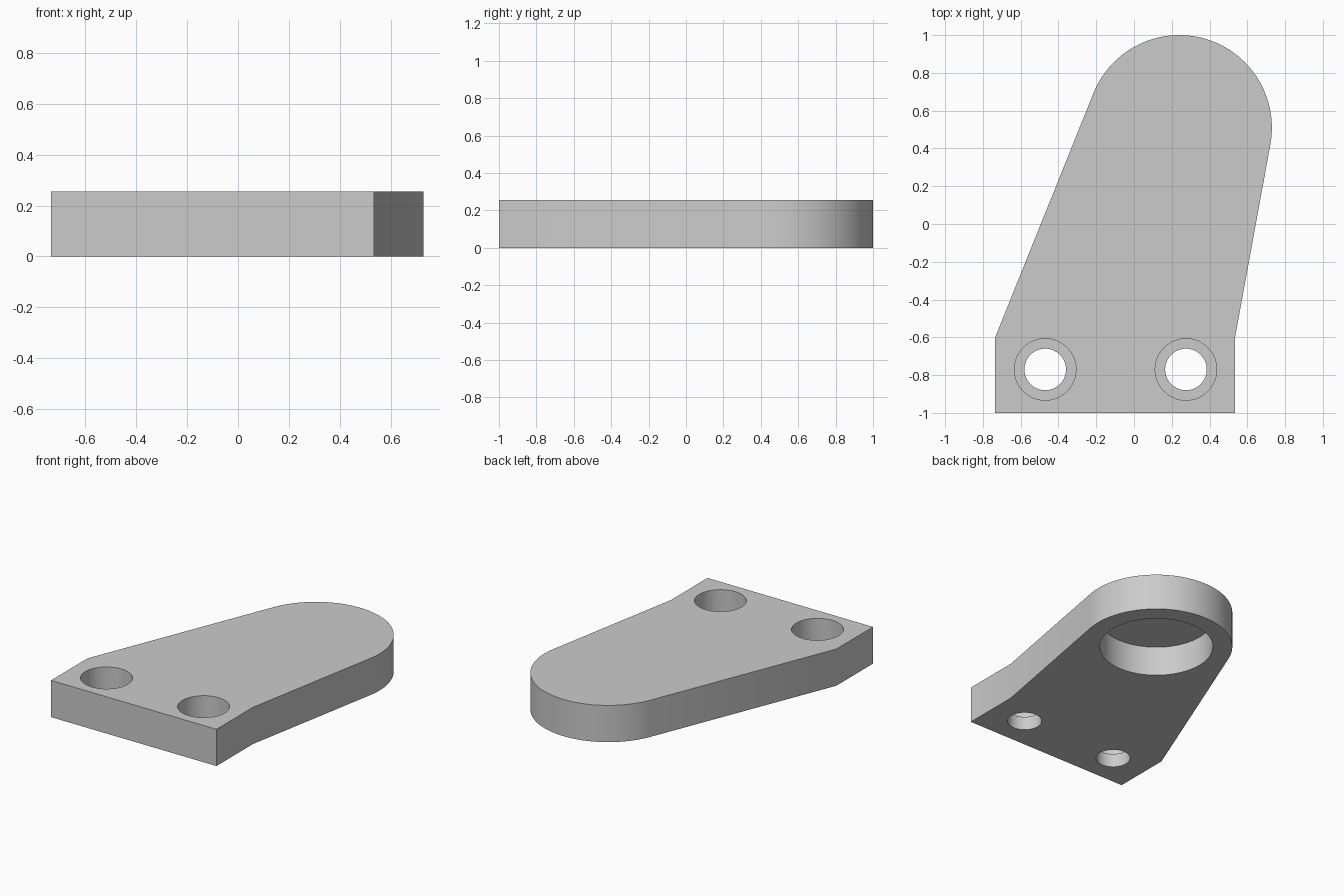
import bpy, bmesh, math
from mathutils import Vector

old = bpy.data.objects.get("Cube")
if old:
    bpy.data.objects.remove(old, do_unlink=True)

THICK = 0.255
CENTRE, RADIUS = Vector((0.24, 0.51)), 0.49

grey = bpy.data.materials.new("plain grey")
grey.use_nodes = True
colour = (0.6, 0.6, 0.6, 1)
grey.diffuse_color = colour
grey.node_tree.nodes["Principled BSDF"].inputs["Base Color"].default_value = colour


def tangent_angle(point, side):
    """Angle on the rounded end where a line from point touches it."""
    d = Vector(point) - CENTRE
    return math.atan2(d.y, d.x) + side * math.acos(RADIUS / d.length)


def extrude(name, outline, z0, z1):
    bm = bmesh.new()
    face = bm.faces.new([bm.verts.new((x, y, z0)) for x, y in outline])
    top = bmesh.ops.extrude_face_region(bm, geom=[face])["geom"]
    moved = [v for v in top if isinstance(v, bmesh.types.BMVert)]
    bmesh.ops.translate(bm, verts=moved, vec=(0, 0, z1 - z0))
    bmesh.ops.recalc_face_normals(bm, faces=bm.faces)
    mesh = bpy.data.meshes.new(name)
    bm.to_mesh(mesh)
    bm.free()
    mesh.materials.append(grey)
    obj = bpy.data.objects.new(name, mesh)
    bpy.context.collection.objects.link(obj)
    return obj


def arc(centre, radius, start, end, steps):
    return [(centre[0] + radius * math.cos(start + (end - start) * i / steps),
             centre[1] + radius * math.sin(start + (end - start) * i / steps))
            for i in range(steps + 1)]


def bore(name, centre, radius, z0, z1):
    """Cut a round hole into the plate."""
    cutter = extrude(name, arc(centre, radius, 0, math.tau, 64)[:-1], z0, z1)
    mod = plate.modifiers.new(name, 'BOOLEAN')
    mod.operation, mod.solver, mod.object = 'DIFFERENCE', 'EXACT', cutter
    bpy.context.view_layer.objects.active = plate
    bpy.ops.object.modifier_apply(modifier=name)
    bpy.data.objects.remove(cutter, do_unlink=True)


# Plate: square foot, tapered sides and tangent round end
left, right = (-0.735, -0.6), (0.535, -0.6)
start = tangent_angle(right, 1)
end = tangent_angle(left, -1) % math.tau
outline = [(left[0], -1), (right[0], -1), right]
outline += arc(CENTRE, RADIUS, start, end, 64) + [left]
plate = extrude("bracket_plate", outline, 0, THICK)

# Blind round pocket underneath
bore("pocket_cutter", CENTRE, 0.365, -0.1, 0.208)

# Counterbored screw holes
for x in (-0.47, 0.275):
    bore("hole_cutter", (x, -0.77), 0.11, -0.1, 0.4)
    bore("counterbore_cutter", (x, -0.77), 0.163, 0.095, 0.4)

bpy.ops.object.select_all(action='DESELECT')
plate.select_set(True)
bpy.context.view_layer.objects.active = plate
bpy.ops.object.shade_smooth_by_angle(angle=math.radians(30))
